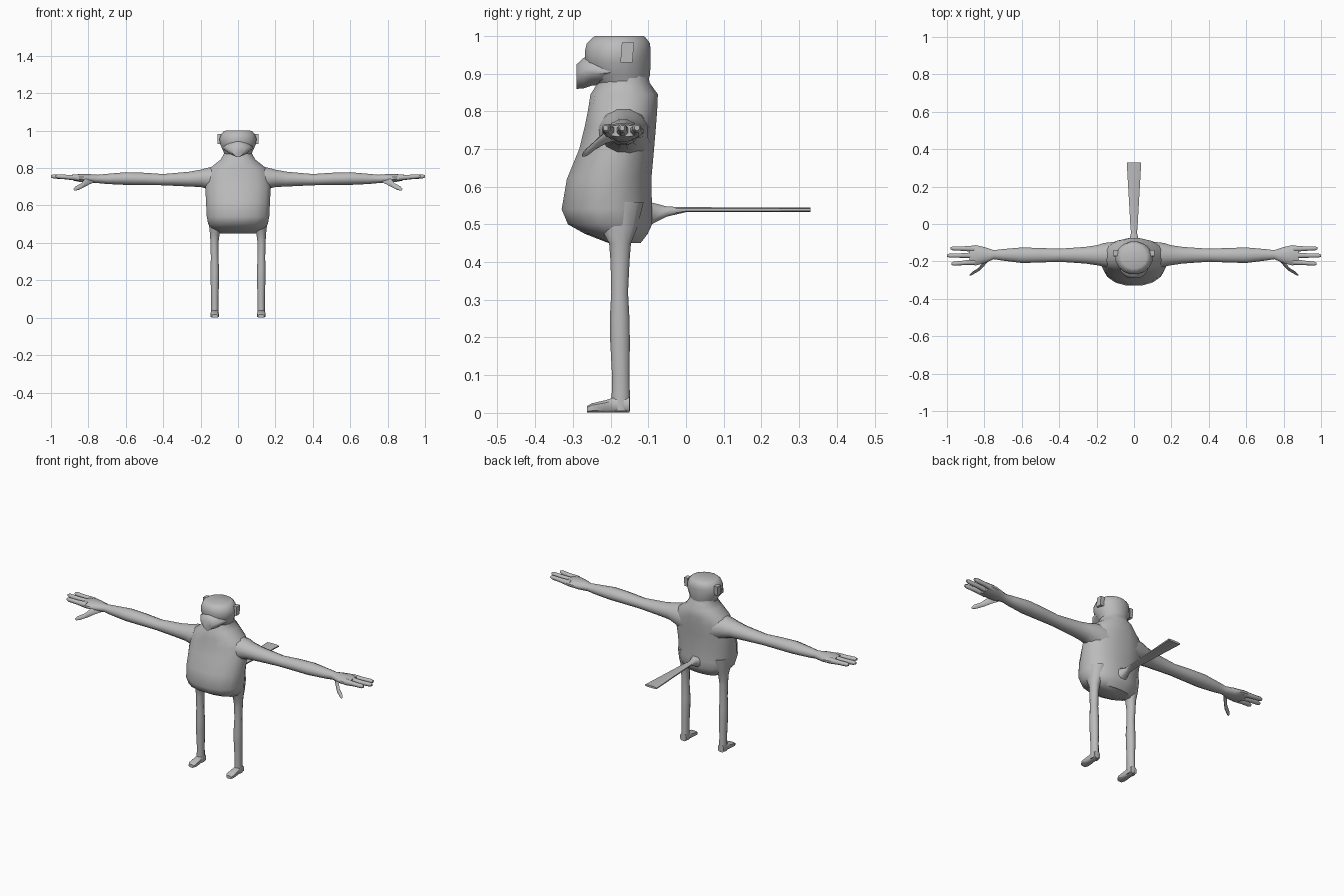
import bpy, bmesh, math
from mathutils import Vector

fur = bpy.data.materials.new("grey")
fur.diffuse_color = (0.5, 0.5, 0.5, 1)


def finish(name, bm, angle=50):
    bmesh.ops.recalc_face_normals(bm, faces=bm.faces)
    me = bpy.data.meshes.new(name)
    bm.to_mesh(me)
    bm.free()
    me.materials.append(fur)
    ob = bpy.data.objects.new(name, me)
    bpy.context.collection.objects.link(ob)
    bpy.context.view_layer.objects.active = ob
    ob.select_set(True)
    bpy.ops.object.shade_smooth_by_angle(angle=math.radians(angle))
    ob.select_set(False)
    return ob


def loft(name, rings, u, v, n=12, power=1.0, angle=50):
    """Skin ellipses (centre, half size along u, half size along v)."""
    u, v = Vector(u).normalized(), Vector(v).normalized()
    bm = bmesh.new()
    loops = []
    for c, a, b in rings:
        loop = []
        for i in range(n):
            t = 2 * math.pi * (i + 0.5) / n
            co, si = math.cos(t), math.sin(t)
            p = Vector(c) + u * a * math.copysign(abs(co) ** power, co) \
                + v * b * math.copysign(abs(si) ** power, si)
            loop.append(bm.verts.new(p))
        loops.append(loop)
    for l0, l1 in zip(loops, loops[1:]):
        for i in range(n):
            j = (i + 1) % n
            bm.faces.new((l0[i], l0[j], l1[j], l1[i]))
    bm.faces.new(loops[0])
    bm.faces.new(loops[-1])
    return finish(name, bm, angle)


def upright(name, rows, **kw):
    """Rows: z, front y, back y, half width."""
    rings = [((0, (f + b) / 2, z), w, (b - f) / 2) for z, f, b, w in rows]
    return loft(name, rings, (1, 0, 0), (0, 1, 0), **kw)


# Torso with belly and neck
upright("torso", [
    (0.45, -0.205, -0.12, 0.10), (0.475, -0.27, -0.10, 0.14),
    (0.50, -0.315, -0.088, 0.162), (0.54, -0.332, -0.088, 0.17),
    (0.62, -0.318, -0.09, 0.174), (0.70, -0.285, -0.083, 0.178),
    (0.76, -0.27, -0.078, 0.17), (0.80, -0.262, -0.075, 0.152),
    (0.845, -0.255, -0.073, 0.095), (0.875, -0.235, -0.095, 0.077),
    (0.90, -0.23, -0.10, 0.075)], n=16, power=0.9)

# Head, flat on top
upright("head", [
    (0.872, -0.235, -0.102, 0.074), (0.895, -0.255, -0.094, 0.082),
    (0.93, -0.27, -0.092, 0.099), (0.96, -0.27, -0.092, 0.10),
    (0.98, -0.265, -0.094, 0.092), (0.995, -0.25, -0.105, 0.08),
    (1.0, -0.24, -0.112, 0.068)], n=16)

# Muzzle pointing down to the chin
loft("muzzle", [
    ((0, -0.20, 0.91), 0.085, 0.038), ((0, -0.25, 0.908), 0.075, 0.042),
    ((0, -0.272, 0.901), 0.058, 0.042), ((0, -0.29, 0.892), 0.032, 0.034)],
    (1, 0, 0), (0, 0, 1), n=12, power=1.2)

# Flat tail widening towards the tip
loft("tail", [
    ((0, -0.11, 0.525), 0.045, 0.04), ((0, -0.085, 0.53), 0.027, 0.028),
    ((0, -0.05, 0.534), 0.017, 0.014), ((0, 0.0, 0.539), 0.021, 0.007),
    ((0, 0.33, 0.539), 0.041, 0.006)], (1, 0, 0), (0, 0, 1), n=8, power=0.7)

for side, s in (("right", -1), ("left", 1)):
    # Arm and palm
    arm = [(0.08, -0.165, 0.735, 0.075, 0.085), (0.16, -0.165, 0.745, 0.066, 0.059),
           (0.20, -0.167, 0.745, 0.055, 0.048), (0.26, -0.167, 0.741, 0.046, 0.041),
           (0.40, -0.167, 0.738, 0.036, 0.031), (0.50, -0.167, 0.742, 0.040, 0.034),
           (0.60, -0.167, 0.744, 0.043, 0.035), (0.70, -0.165, 0.742, 0.032, 0.028),
           (0.75, -0.164, 0.742, 0.025, 0.023), (0.80, -0.167, 0.744, 0.045, 0.025),
           (0.845, -0.167, 0.747, 0.056, 0.022), (0.88, -0.168, 0.748, 0.052, 0.016)]
    loft(side + "_arm", [((s * x, y, z), a, b) for x, y, z, a, b in arm],
         (0, 1, 0), (0, 0, 1))

    # Three fingers
    for i, (y0, y1, tip) in enumerate([(-0.203, -0.213, 0.975),
                                       (-0.168, -0.169, 1.0),
                                       (-0.133, -0.130, 0.98)]):
        rings = []
        for t, r in ((0, 0.018), (0.5, 0.013), (0.9, 0.012), (1, 0.007)):
            x = 0.85 + (tip - 0.85) * t
            rings.append(((s * x, y0 + (y1 - y0) * t, 0.748 + 0.008 * t), r, r))
        loft(f"{side}_finger_{i + 1}", rings, (0, 1, 0), (0, 0, 1), n=8)

    # Thumb reaching forward and down
    loft(side + "_thumb", [
        ((s * 0.775, -0.18, 0.741), 0.022, 0.02), ((s * 0.805, -0.215, 0.728), 0.021, 0.018),
        ((s * 0.83, -0.243, 0.708), 0.014, 0.013), ((s * 0.862, -0.262, 0.692), 0.013, 0.012),
        ((s * 0.874, -0.27, 0.685), 0.008, 0.007)],
        (-s * 0.6, 0.8, 0), (0.4 * s, 0.3, 0.85), n=8)

    # Leg with hip blend
    leg = [(0.56, 0.11, -0.18, 0.05, 0.07), (0.49, 0.118, -0.178, 0.038, 0.05),
           (0.45, 0.124, -0.175, 0.027, 0.03), (0.40, 0.126, -0.175, 0.022, 0.026),
           (0.32, 0.125, -0.176, 0.021, 0.023), (0.25, 0.124, -0.176, 0.024, 0.027),
           (0.19, 0.124, -0.175, 0.023, 0.027), (0.10, 0.124, -0.173, 0.020, 0.024),
           (0.04, 0.124, -0.173, 0.020, 0.025), (0.005, 0.124, -0.173, 0.021, 0.025)]
    loft(side + "_leg", [((s * x, y, z), a, b) for z, x, y, a, b in leg],
         (1, 0, 0), (0, 1, 0))

    # Foot
    foot = [(-0.15, 0.020, 0.021), (-0.19, 0.020, 0.021), (-0.215, 0.023, 0.017),
            (-0.25, 0.024, 0.013), (-0.263, 0.017, 0.009)]
    loft(side + "_foot", [((s * 0.124, y, h), w, h) for y, w, h in foot],
         (1, 0, 0), (0, 0, 1), n=8, power=0.6)

    # Ear
    bm = bmesh.new()
    bmesh.ops.create_cube(bm, size=1)
    for vert in bm.verts:
        x, y, z = vert.co
        vert.co = (s * (0.098 + x * 0.024), -0.156 + y * 0.032 + z * 0.004, 0.956 + z * 0.052)
    finish(side + "_ear", bm, 30)
